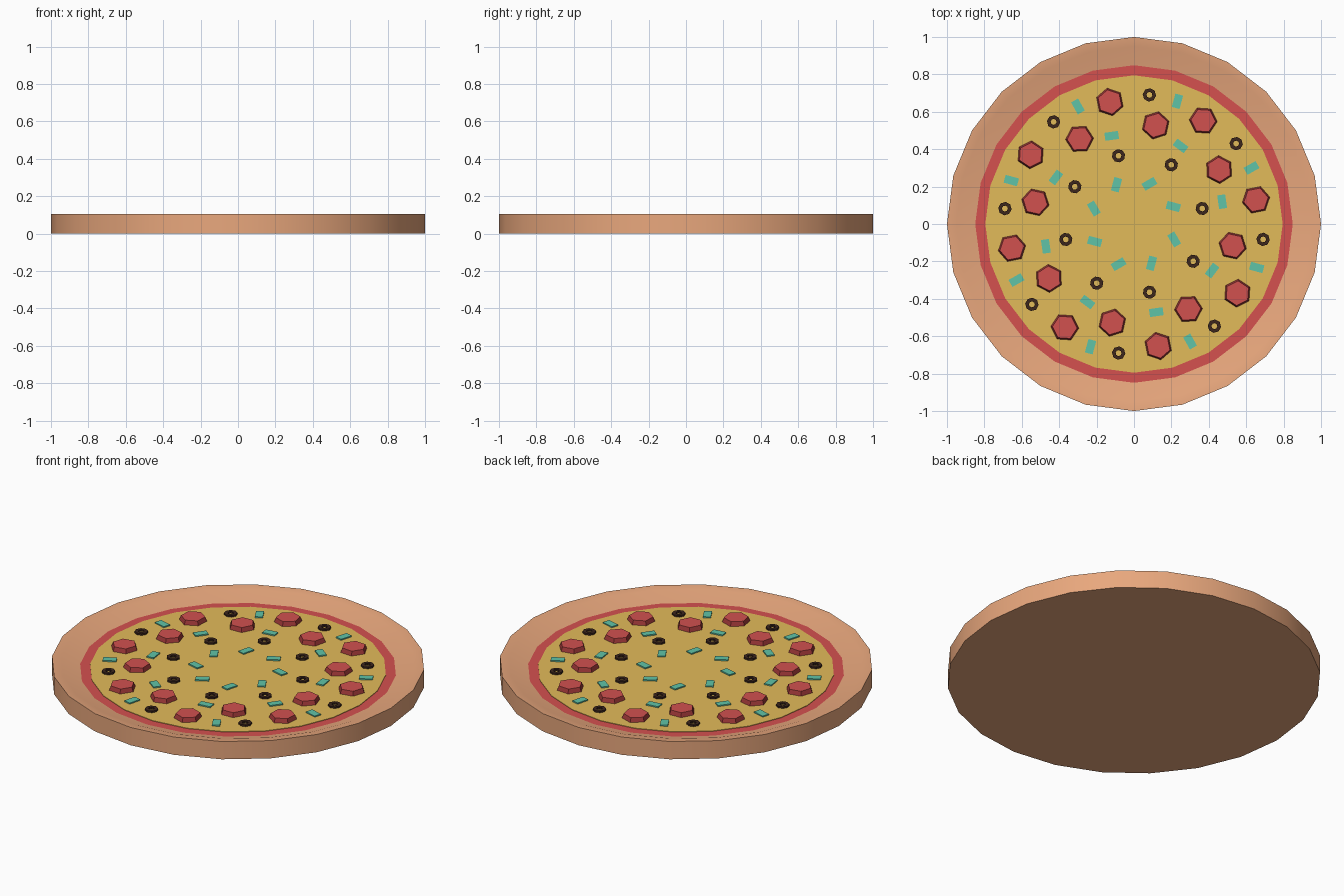
import bpy, bmesh
from math import sin, cos, pi, radians

if "Cube" in bpy.data.objects:
    bpy.data.objects.remove(bpy.data.objects["Cube"])


def material(name, r, g, b):
    m = bpy.data.materials.new(name)
    m.diffuse_color = (*[(c / 255) ** 2.2 for c in (r, g, b)], 1)
    m.use_nodes = True
    m.node_tree.nodes["Principled BSDF"].inputs["Base Color"].default_value = m.diffuse_color
    return m


def lathe(bm, profile, n, angle=0, loc=(0, 0), closed=False):
    """Revolve (radius, z) points; cap both ends, or close the profile on itself."""
    rings = [[bm.verts.new((loc[0] + r * cos(angle + 2 * pi * i / n),
                            loc[1] + r * sin(angle + 2 * pi * i / n), z))
              for i in range(n)] for r, z in profile]
    pairs = list(zip(rings, rings[1:]))
    if closed:
        pairs.append((rings[-1], rings[0]))
    else:
        bm.faces.new(rings[0][::-1])
        bm.faces.new(rings[-1])
    for a, b in pairs:
        for i in range(n):
            j = (i + 1) % n
            bm.faces.new((a[i], a[j], b[j], b[i]))


def box(bm, length, width, z0, z1, angle, loc):
    c, s = cos(angle), sin(angle)
    corners = [(-1, -1), (1, -1), (1, 1), (-1, 1)]
    rings = [[bm.verts.new((loc[0] + u * length / 2 * c - v * width / 2 * s,
                            loc[1] + u * length / 2 * s + v * width / 2 * c, z))
              for u, v in corners] for z in (z0, z1)]
    bm.faces.new(rings[0][::-1])
    bm.faces.new(rings[1])
    for i in range(4):
        j = (i + 1) % 4
        bm.faces.new((rings[0][i], rings[0][j], rings[1][j], rings[1][i]))


def finish(bm, name, mats, smooth=False):
    bmesh.ops.recalc_face_normals(bm, faces=bm.faces)
    if len(mats) > 1:  # second material on the sides
        for f in bm.faces:
            f.material_index = 0 if f.normal.z > 0.9 else 1
    me = bpy.data.meshes.new(name)
    bm.to_mesh(me)
    bm.free()
    for m in mats:
        me.materials.append(m)
    ob = bpy.data.objects.new(name, me)
    bpy.context.collection.objects.link(ob)
    if smooth:
        bpy.ops.object.select_all(action='DESELECT')
        ob.select_set(True)
        bpy.context.view_layer.objects.active = ob
        bpy.ops.object.shade_smooth_by_angle(angle=radians(30))


def circle_of_eight(radius, offset):
    for k in range(8):
        a = radians(offset + 45 * k)
        yield a, (radius * cos(a), radius * sin(a))


crust_mat = material("crust", 232, 166, 124)
sauce_mat = material("sauce", 212, 82, 80)
cheese_mat = material("cheese", 226, 186, 90)
meat_mat = material("pepperoni", 208, 82, 80)
meat_side_mat = material("pepperoni_side", 160, 60, 60)
olive_mat = material("olive", 62, 42, 34)
pepper_mat = material("pepper", 96, 194, 166)

# Base layers
for name, profile, mat in (
        ("crust", [(1, 0), (1, .105), (.95, .1), (.82, .055)], crust_mat),
        ("sauce", [(.85, .056), (.85, .065)], sauce_mat),
        ("cheese", [(.795, .058), (.795, .068)], cheese_mat)):
    bm = bmesh.new()
    lathe(bm, profile, 24)
    finish(bm, name, [mat], smooth=True)

# Pepperoni slices in two staggered rings
bm = bmesh.new()
for radius, offset in ((.665, 11.2), (.54, 32.6)):
    for a, loc in circle_of_eight(radius, offset):
        lathe(bm, [(.076, .066), (.066, .093)], 6, a, loc)
finish(bm, "pepperoni_slices", [meat_mat, meat_side_mat])

# Olive rings
bm = bmesh.new()
for radius, offset in ((.695, -6.8), (.374, 12.8)):
    for a, loc in circle_of_eight(radius, offset):
        lathe(bm, [(.036, .066), (.036, .078), (.016, .078), (.016, .066)],
              8, a, loc, closed=True)
finish(bm, "olive_rings", [olive_mat])

# Pepper pieces in three rings, each ring turned differently
bm = bmesh.new()
for radius, offset, turn in ((.696, 25.5, 4), (.486, 14.2, 84), (.23, 24, -39)):
    for a, loc in circle_of_eight(radius, offset):
        box(bm, .074, .043, .066, .075, a + radians(turn), loc)
finish(bm, "pepper_pieces", [pepper_mat])
